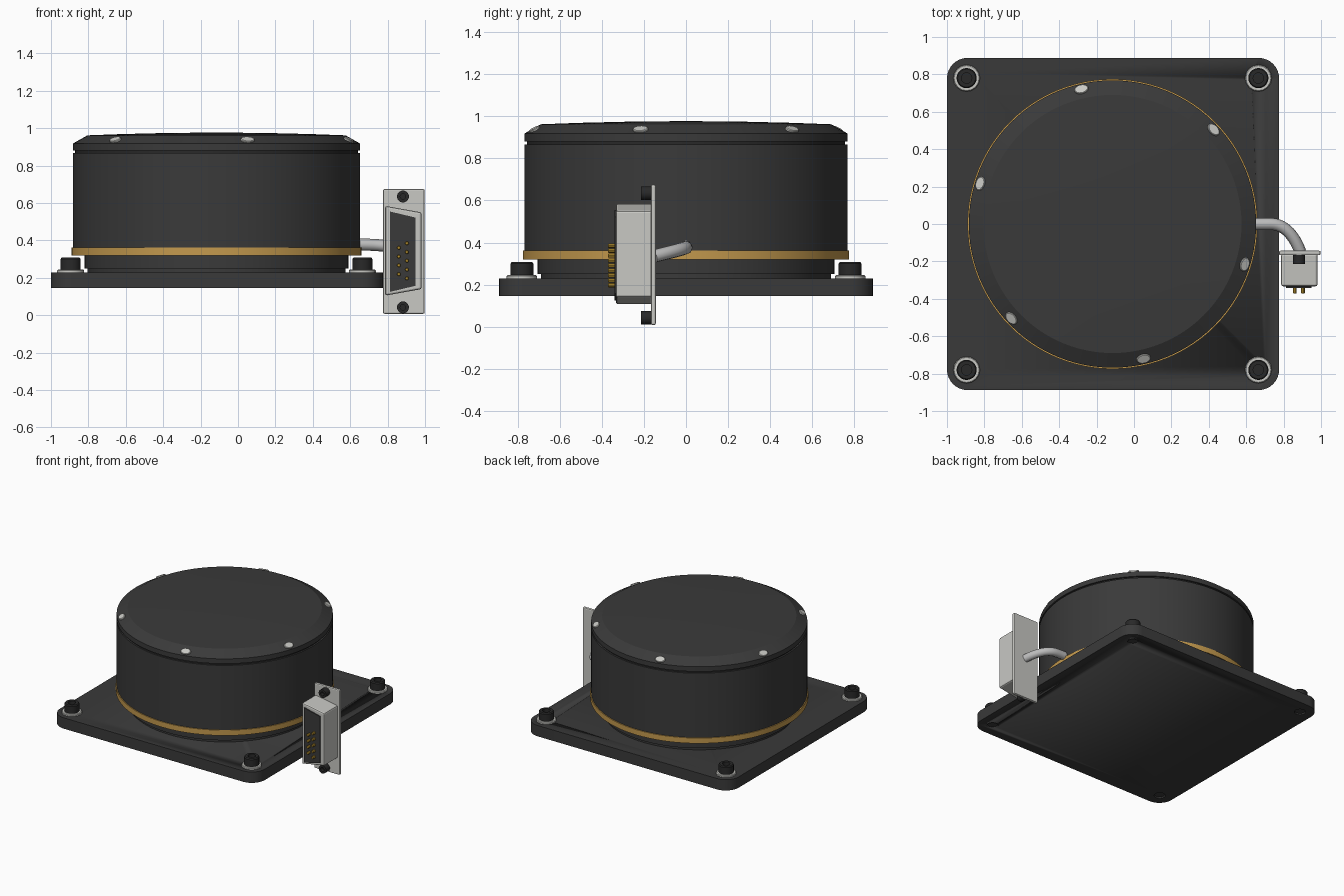
import bpy, bmesh, math
from mathutils import Vector, Matrix

if "Cube" in bpy.data.objects:
    bpy.data.objects.remove(bpy.data.objects["Cube"], do_unlink=True)


def material(name, r, g, b):
    m = bpy.data.materials.new(name)
    m.use_nodes = True
    m.diffuse_color = (r, g, b, 1)
    m.node_tree.nodes["Principled BSDF"].inputs["Base Color"].default_value = (r, g, b, 1)
    return m


charcoal = material("charcoal", 0.042, 0.042, 0.042)
black = material("black", 0.022, 0.022, 0.022)
steel = material("light steel", 0.58, 0.58, 0.55)
cable_grey = material("cable grey", 0.5, 0.5, 0.5)
brass = material("brass", 0.55, 0.32, 0.075)
pin_gold = material("pin gold", 0.5, 0.3, 0.03)

CX = -0.115  # drum and plate centre


def finish(name, bm, mat, smooth=True, bevel=0):
    bmesh.ops.recalc_face_normals(bm, faces=bm.faces)
    mesh = bpy.data.meshes.new(name)
    bm.to_mesh(mesh)
    bm.free()
    mesh.materials.append(mat)
    ob = bpy.data.objects.new(name, mesh)
    bpy.context.collection.objects.link(ob)
    if smooth:
        bpy.ops.object.select_all(action="DESELECT")
        ob.select_set(True)
        bpy.context.view_layer.objects.active = ob
        bpy.ops.object.shade_smooth_by_angle(angle=math.radians(25))
    if bevel:
        mod = ob.modifiers.new("Bevel", "BEVEL")
        mod.width = bevel
        mod.segments = 2
    return ob


def lathe(name, profile, mat, at=(0, 0, 0), rot=None, sides=96):
    """Spin a (radius, height) profile around z, then turn and place it."""
    bm = bmesh.new()
    verts = [bm.verts.new((r, 0, z)) for r, z in profile]
    edges = [bm.edges.new(pair) for pair in zip(verts, verts[1:])]
    bmesh.ops.spin(bm, geom=verts + edges, cent=(0, 0, 0), axis=(0, 0, 1),
                   angle=math.tau, steps=sides)
    bmesh.ops.remove_doubles(bm, verts=bm.verts, dist=0.0001)
    bm.transform(Matrix.Translation(at) @ (rot or Matrix()))
    return finish(name, bm, mat)


def disc(r, z0, z1, c=0.0):
    return [(0, z0), (r, z0), (r, z1 - c), (r - c, z1), (0, z1)]


def prism(name, points, y0, y1, mat, bevel=0):
    """Extrude an (x, z) outline along y."""
    bm = bmesh.new()
    face = bm.faces.new([bm.verts.new((x, y0, z)) for x, z in points])
    ext = bmesh.ops.extrude_face_region(bm, geom=[face])["geom"]
    moved = [v for v in ext if isinstance(v, bmesh.types.BMVert)]
    bmesh.ops.translate(bm, verts=moved, vec=(0, y1 - y0, 0))
    return finish(name, bm, mat, False, bevel)


# Mounting plate with rounded corners
bm = bmesh.new()
bmesh.ops.create_cube(bm, size=1)
bm.transform(Matrix.Translation((CX + 0.003, 0, 0.1875)) @ Matrix.Diagonal((1.776, 1.776, 0.085, 1)))
upright = [e for e in bm.edges if abs(e.verts[0].co.z - e.verts[1].co.z) > 0.01]
bmesh.ops.bevel(bm, geom=upright, offset=0.11, segments=8, profile=0.5, affect="EDGES")
plate = finish("mounting_plate", bm, charcoal)

# Corner bolts, washers and through holes
for sx in (-1, 1):
    for sy in (-1, 1):
        at = (CX + 0.78 * sx, 0.78 * sy, 0)
        cutter = lathe("hole_cutter", disc(0.04, 0.1, 0.3), charcoal, at, sides=24)
        cutter.hide_render = True
        cutter.hide_set(True)
        cut = plate.modifiers.new("Hole", "BOOLEAN")
        cut.operation = "DIFFERENCE"
        cut.object = cutter
        lathe("washer", disc(0.072, 0.23, 0.245, 0.005), steel, at, sides=16)
        lathe("bolt_head", [(0, 0.24), (0.054, 0.24), (0.054, 0.3), (0.048, 0.308),
                            (0.028, 0.308), (0.028, 0.275), (0, 0.275)], black, at, sides=20)
        lathe("bolt_shank", disc(0.038, 0.155, 0.242), charcoal, at, sides=20)

# Drum housing
centre = (CX, 0, 0)
lathe("base_hub", [(0, 0.22), (0.69, 0.22), (0.69, 0.25), (0.705, 0.25),
                   (0.705, 0.325), (0, 0.325)], charcoal, centre)
lathe("brass_ring", disc(0.775, 0.32, 0.362), brass, centre)
lathe("drum", disc(0.768, 0.36, 0.867), charcoal, centre)
lathe("groove", disc(0.756, 0.865, 0.882), black, centre)
lathe("domed_cap", [(0, 0.88), (0.768, 0.88), (0.768, 0.918), (0.69, 0.962),
                    (0.5, 0.969), (0.25, 0.975), (0, 0.977)], charcoal, centre)

# Small screws around the cap chamfer
for k in range(6):
    a = math.radians(43 + 60 * k)
    rot = (Matrix.Rotation(a, 4, "Z") @ Matrix.Rotation(math.radians(29), 4, "Y")
           @ Matrix.Diagonal((0.7, 1, 1, 1)))
    at = (CX + 0.737 * math.cos(a), 0.737 * math.sin(a), 0.934)
    lathe("cap_screw", disc(0.038, -0.02, 0.011, 0.004), steel, at, rot, sides=16)

# Cable from the drum to the connector
curve = bpy.data.curves.new("cable", "CURVE")
curve.dimensions = "3D"
curve.bevel_depth = 0.032
curve.bevel_resolution = 2
curve.use_fill_caps = True
spline = curve.splines.new("BEZIER")
spline.bezier_points.add(2)
path = [((0.6, 0, 0.377), (0.05, 0, 0)), ((0.73, 0, 0.376), (0.08, 0, -0.004)),
        ((0.89, -0.15, 0.335), (0.03, -0.08, -0.02))]
for p, (co, tangent) in zip(spline.bezier_points, path):
    p.co = co
    p.handle_left = Vector(co) - Vector(tangent)
    p.handle_right = Vector(co) + Vector(tangent)
curve.materials.append(cable_grey)
bpy.context.collection.objects.link(bpy.data.objects.new("cable", curve))

# Connector flange, shell and insulator
prism("connector_flange", [(0.775, 0.008), (0.998, 0.008), (0.998, 0.675), (0.775, 0.675)],
      -0.167, -0.143, steel, 0.008)
prism("connector_shell", [(0.787, 0.105), (0.981, 0.14), (0.981, 0.55), (0.787, 0.585)],
      -0.333, -0.16, steel, 0.01)
prism("connector_insulator", [(0.812, 0.125), (0.95, 0.158), (0.95, 0.522), (0.812, 0.555)],
      -0.341, -0.3, charcoal)

# Connector screws and pins, pointing to the front
forward = Matrix.Rotation(math.pi / 2, 4, "X")
for z in (0.042, 0.635):
    lathe("connector_screw", [(0, 0), (0.032, 0), (0.032, 0.07), (0.015, 0.07),
                              (0.015, 0.045), (0, 0.045)], black, (0.882, -0.145, z), forward, 20)
for x, count, low in ((0.86, 4, 0.22), (0.903, 5, 0.197)):
    for i in range(count):
        lathe("pin", disc(0.01, 0, 0.041, 0.003), pin_gold, (x, -0.33, low + 0.047 * i), forward, 8)
